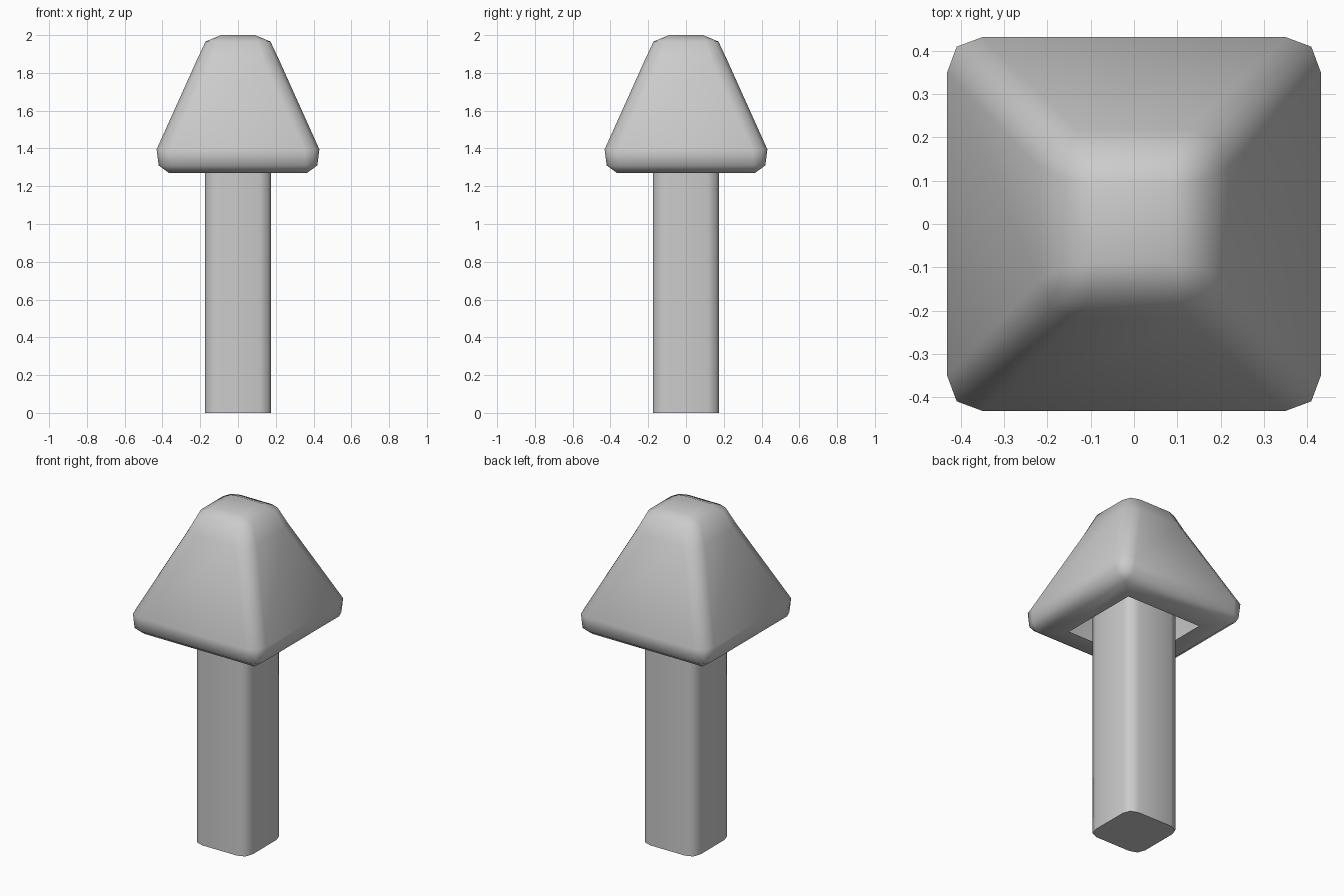
import bpy, bmesh, math

if "Cube" in bpy.data.objects:
    bpy.data.objects.remove(bpy.data.objects["Cube"])


def rounded_square(half, flat):
    """Square outline with two-segment rounded corners."""
    m = flat + (half - flat) * 0.73
    corner = [(half, flat), (m, m), (flat, half)]
    pts = []
    for q in range(4):
        c, s = round(math.cos(q * math.pi / 2)), round(math.sin(q * math.pi / 2))
        pts += [(x * c - y * s, x * s + y * c) for x, y in corner]
    return pts


def loft(name, rings, cap_first, cap_last, angle):
    """Skin a stack of (z, half width, straight half length) rings, bottom to top."""
    bm = bmesh.new()
    loops = [[bm.verts.new((x, y, z)) for x, y in rounded_square(h, f)]
             for z, h, f in rings]
    for a, b in zip(loops, loops[1:]):
        n = len(a)
        for i in range(n):
            j = (i + 1) % n
            bm.faces.new((a[i], a[j], b[j], b[i]))
    if cap_first:
        bm.faces.new(loops[0][::-1])
    if cap_last:
        bm.faces.new(loops[-1])
    bmesh.ops.remove_doubles(bm, verts=bm.verts, dist=0.0005)
    mesh = bpy.data.meshes.new(name)
    bm.to_mesh(mesh)
    bm.free()
    obj = bpy.data.objects.new(name, mesh)
    bpy.context.collection.objects.link(obj)
    bpy.ops.object.select_all(action='DESELECT')
    obj.select_set(True)
    bpy.context.view_layer.objects.active = obj
    bpy.ops.object.shade_smooth_by_angle(angle=math.radians(angle))
    return obj


# Square post with rounded vertical edges, running up into the hollow cap
loft("post", [(0, 0.176, 0.115), (1.45, 0.176, 0.115)], True, True, 60)

# Tapered cap with rounded edges and an opening around the post underneath
loft("cap", [
    (1.27, 0.25, 0.25),
    (1.27, 0.365, 0.365),
    (1.31, 0.42, 0.355),
    (1.395, 0.431, 0.35),
    (1.87, 0.217, 0.13),
    (1.966, 0.172, 0.105),
    (2.0, 0.09, 0.09),
], False, True, 80)
